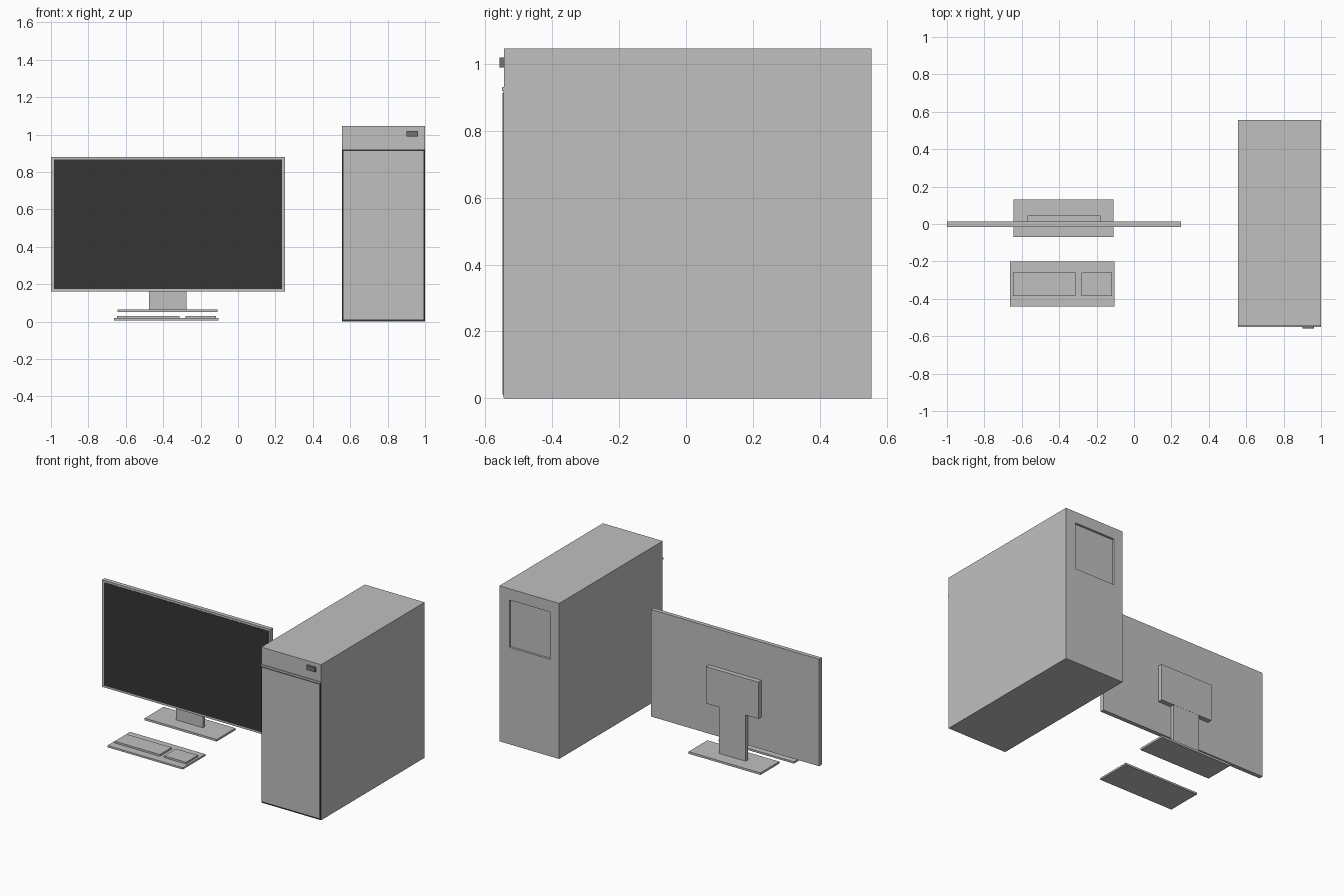
import bpy

if "Cube" in bpy.data.objects:
    bpy.data.objects.remove(bpy.data.objects["Cube"])


def material(name, v):
    m = bpy.data.materials.new(name)
    m.diffuse_color = (v, v, v, 1)
    m.use_nodes = True
    m.node_tree.nodes["Principled BSDF"].inputs["Base Color"].default_value = m.diffuse_color
    return m


LIGHT = material("light_grey", 0.53)
DARK = material("screen_dark", 0.035)
MID = material("button_grey", 0.17)


def box(name, x, y, z, mat):
    """Box from (min, max) ranges on each axis."""
    bpy.ops.mesh.primitive_cube_add(size=1)
    ob = bpy.context.object
    ob.name = ob.data.name = name
    mid = [(a + b) / 2 for a, b in (x, y, z)]
    dim = [b - a for a, b in (x, y, z)]
    for v in ob.data.vertices:
        v.co = [c * d + m for c, d, m in zip(v.co, dim, mid)]
    ob.data.materials.append(mat)
    return ob


# Monitor
box("monitor_panel", (-1, 0.25), (-0.015, 0.013), (0.16, 0.88), LIGHT)
box("screen", (-0.985, 0.236), (-0.0165, -0.014), (0.173, 0.867), DARK)
box("monitor_mount", (-0.57, -0.18), (0.012, 0.045), (0.376, 0.623), LIGHT)
box("stand_neck", (-0.475, -0.275), (0.02, 0.044), (0.06, 0.40), LIGHT)
box("stand_base", (-0.645, -0.11), (-0.07, 0.13), (0.051, 0.065), LIGHT)

# Keyboard with two raised key blocks
box("keyboard_tray", (-0.663, -0.103), (-0.44, -0.20), (0.006, 0.018), LIGHT)
for name, x in (("main_keys", (-0.648, -0.312)), ("number_keys", (-0.28, -0.117))):
    box(name, x, (-0.385, -0.26), (0.017, 0.03), LIGHT)

# Tower case with a shallow recess at the back
case = box("tower_case", (0.555, 1), (-0.545, 0.555), (0, 1.046), LIGHT)
cutter = box("recess_cutter", (0.622, 0.926), (0.54, 0.6), (0.652, 0.97), LIGHT)
cutter.hide_render = True
cutter.hide_set(True)
cut = case.modifiers.new("back_recess", "BOOLEAN")
cut.operation = "DIFFERENCE"
cut.solver = "EXACT"
cut.object = cutter
bpy.context.view_layer.objects.active = case
bpy.ops.object.modifier_apply(modifier=cut.name)
bpy.data.objects.remove(cutter)

# Tower front: dark surround, door, trim lip and button
box("door_surround", (0.556, 0.999), (-0.5465, -0.544), (0.002, 0.92), DARK)
box("tower_door", (0.563, 0.991), (-0.549, -0.546), (0.012, 0.913), LIGHT)
box("trim_lip", (0.555, 1), (-0.551, -0.544), (0.92, 0.931), LIGHT)
box("power_button", (0.90, 0.963), (-0.558, -0.544), (0.99, 1.02), MID)
